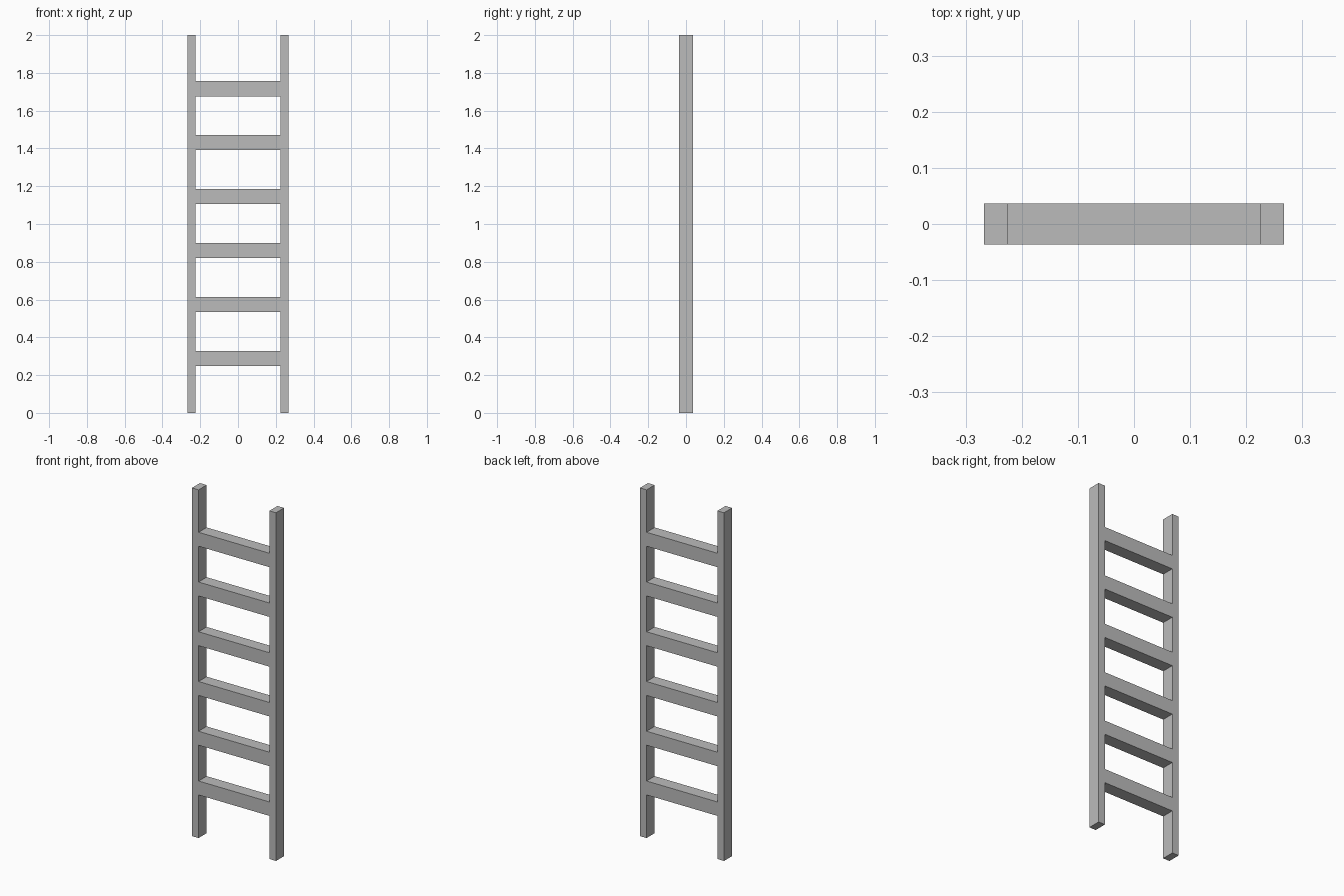
import bpy
import bmesh

cube = bpy.data.objects.get("Cube")
if cube:
    bpy.data.objects.remove(cube, do_unlink=True)

HEIGHT = 2.0
HALF_WIDTH = 0.267
INNER = 0.225
HALF_DEPTH = 0.0365
RUNGS = 6
RUNG_HEIGHT = 0.08
SPACING = HEIGHT / (RUNGS + 1)

grey = bpy.data.materials.new("plain grey")
grey.use_nodes = True
colour = (0.5, 0.5, 0.5, 1)
grey.diffuse_color = colour
grey.node_tree.nodes["Principled BSDF"].inputs["Base Color"].default_value = colour

# Rows alternate between open gaps and rungs
levels = [0.0]
for i in range(1, RUNGS + 1):
    centre = i * SPACING + 0.002
    levels += [centre - RUNG_HEIGHT / 2, centre + RUNG_HEIGHT / 2]
levels.append(HEIGHT)
columns = [-HALF_WIDTH, -INNER, INNER, HALF_WIDTH]

# Flat ladder outline: two rails joined by flush rungs
bm = bmesh.new()
grid = [[bm.verts.new((x, -HALF_DEPTH, z)) for x in columns] for z in levels]
for row in range(len(levels) - 1):
    for col in range(3):
        if col != 1 or row % 2 == 1:
            bm.faces.new((grid[row][col], grid[row][col + 1],
                          grid[row + 1][col + 1], grid[row + 1][col]))

# Thickness of the rails and rungs
front = bm.faces[:]
back = bmesh.ops.extrude_face_region(bm, geom=front, use_keep_orig=True)
bmesh.ops.translate(bm, vec=(0, 2 * HALF_DEPTH, 0),
                    verts=[v for v in back["geom"] if isinstance(v, bmesh.types.BMVert)])
bmesh.ops.recalc_face_normals(bm, faces=bm.faces)

mesh = bpy.data.meshes.new("ladder")
bm.to_mesh(mesh)
bm.free()
mesh.materials.append(grey)
ladder = bpy.data.objects.new("ladder", mesh)
bpy.context.collection.objects.link(ladder)
